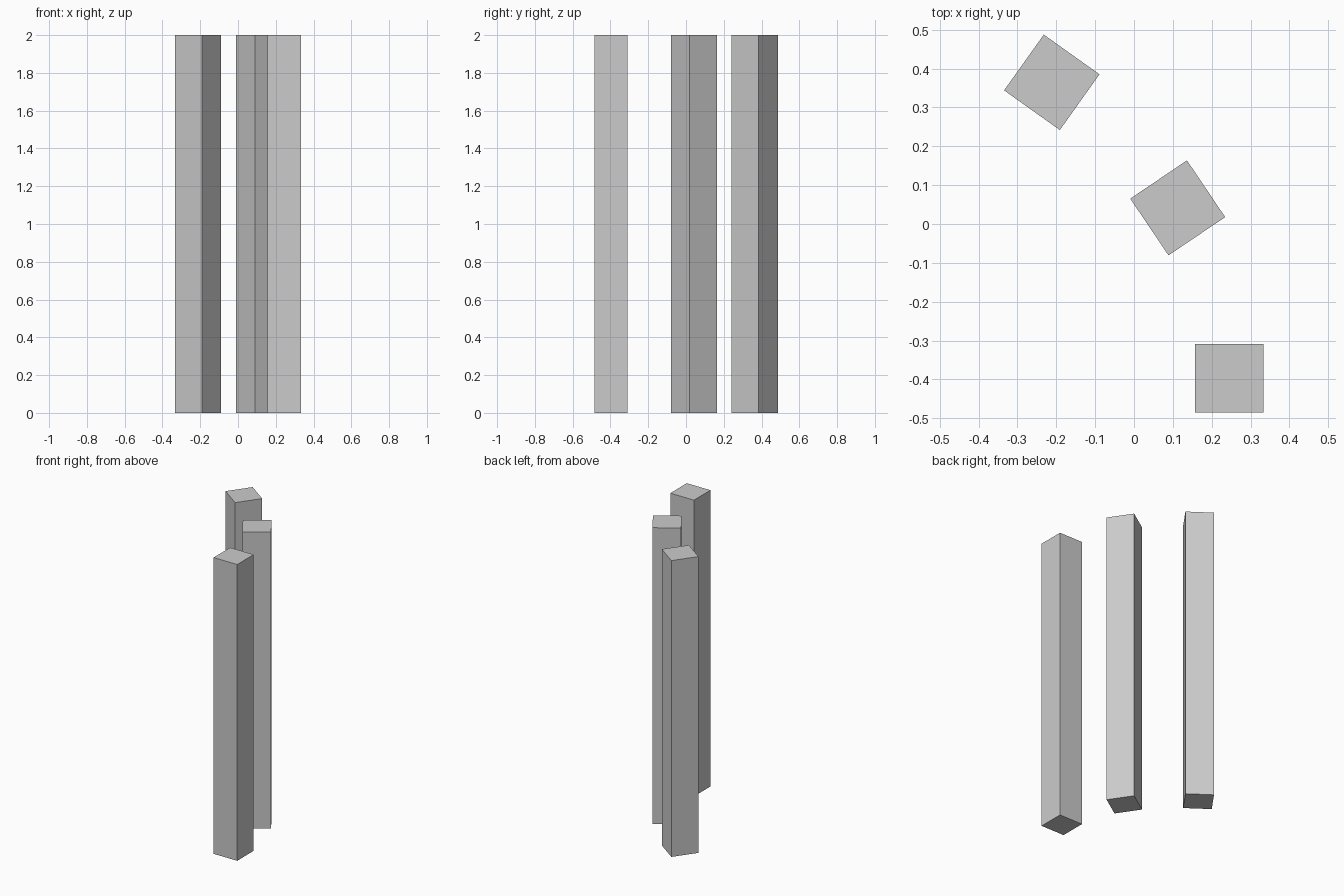
import bpy
from math import radians

SIDE = 0.176
HEIGHT = 2.0

cube = bpy.data.objects.get("Cube")
if cube:
    bpy.data.objects.remove(cube, do_unlink=True)

# One plain grey for every pillar
grey = bpy.data.materials.new("light_grey")
grey.use_nodes = True
color = (0.6, 0.6, 0.6, 1.0)
grey.diffuse_color = color
grey.node_tree.nodes["Principled BSDF"].inputs["Base Color"].default_value = color


def pillar(name, x, y, turn):
    """Square pillar standing on the ground, turned about its own axis."""
    bpy.ops.mesh.primitive_cube_add(size=1, location=(x, y, HEIGHT / 2),
                                    rotation=(0, 0, radians(turn)))
    obj = bpy.context.object
    obj.name = name
    obj.scale = (SIDE, SIDE, HEIGHT)
    bpy.ops.object.transform_apply(location=False, rotation=False, scale=True)
    obj.data.materials.append(grey)


# Three separate pillars
pillar("front_pillar", 0.2455, -0.397, 0)
pillar("middle_pillar", 0.1125, 0.0415, 34)
pillar("back_pillar", -0.2115, 0.3645, -35.5)
